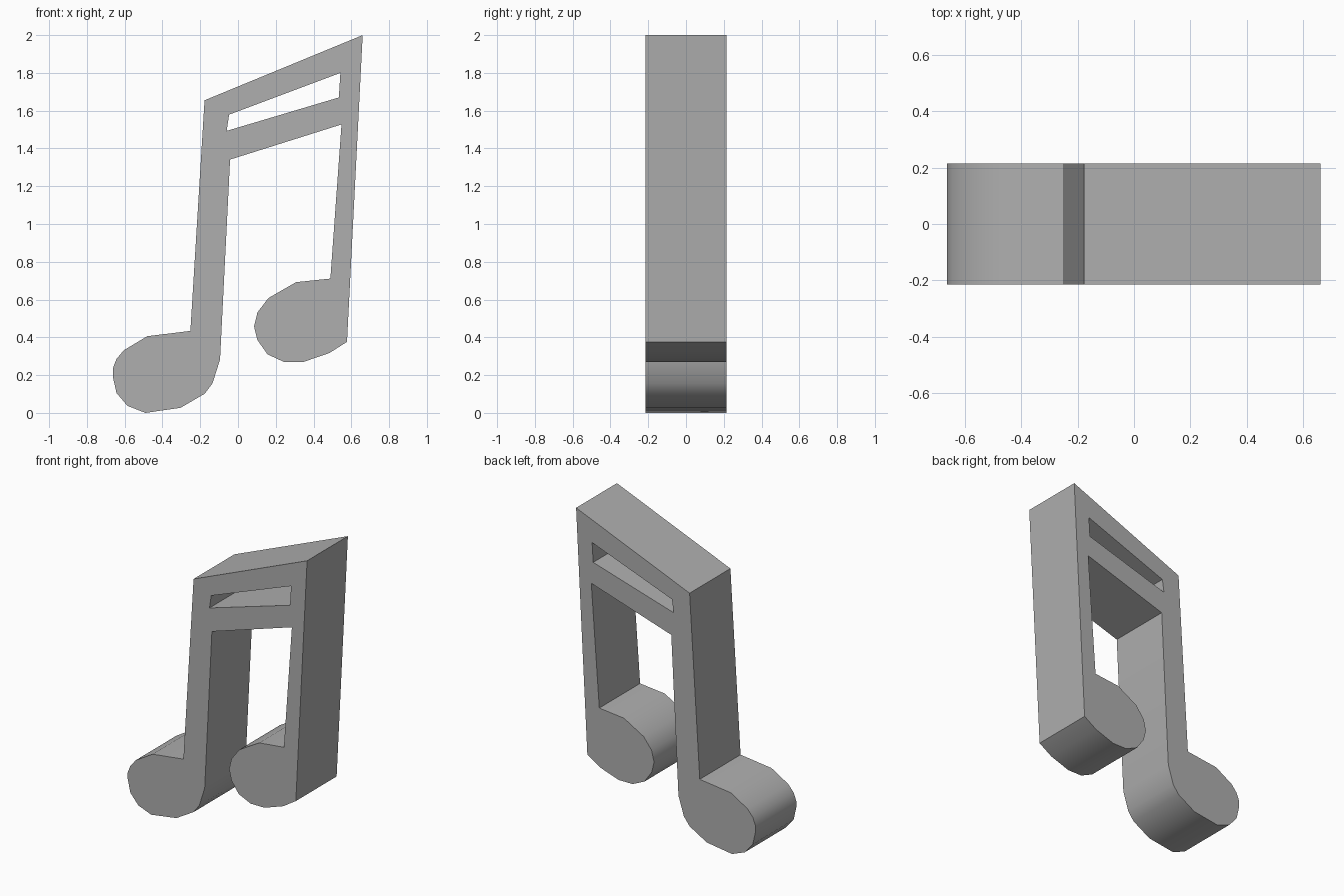
import bpy, bmesh, math

if "Cube" in bpy.data.objects:
    bpy.data.objects.remove(bpy.data.objects["Cube"])

# Right note: rounded head, climbing the inner side of its stem
right_note = [(0.577, 0.376), (0.484, 0.317), (0.347, 0.27), (0.243, 0.27),
              (0.156, 0.31), (0.102, 0.387), (0.085, 0.458), (0.103, 0.532),
              (0.161, 0.608), (0.307, 0.692), (0.489, 0.711), (0.548, 1.527)]
# Left note: inner side of the stem down round the head
left_note = [(-0.042, 1.341), (-0.095, 0.283), (-0.135, 0.156), (-0.177, 0.101),
             (-0.304, 0.027), (-0.49, 0.0), (-0.585, 0.037), (-0.643, 0.105),
             (-0.663, 0.193), (-0.663, 0.235), (-0.643, 0.286), (-0.604, 0.332),
             (-0.48, 0.406), (-0.252, 0.434)]
# Slanted upper beam and the slot below it
beam_top = [(-0.177, 1.655), (0.66, 2.0)]
slot = [(-0.047, 1.579), (0.542, 1.80), (0.534, 1.67), (-0.06, 1.493)]

# Filled outline with hole, extruded for thickness
curve = bpy.data.curves.new("music_note", 'CURVE')
curve.dimensions = '2D'
curve.fill_mode = 'BOTH'
curve.extrude = 0.215
for points in (right_note + left_note + beam_top, slot):
    spline = curve.splines.new('POLY')
    spline.points.add(len(points) - 1)
    for p, (x, z) in zip(spline.points, points):
        p.co = (x, z, 0, 1)
    spline.use_cyclic_u = True
note = bpy.data.objects.new("music_note", curve)
note.rotation_euler.x = math.pi / 2
bpy.context.collection.objects.link(note)

# Mesh conversion and clean-up
bpy.context.view_layer.objects.active = note
note.select_set(True)
bpy.ops.object.convert(target='MESH')
bm = bmesh.new()
bm.from_mesh(note.data)
bmesh.ops.remove_doubles(bm, verts=bm.verts, dist=0.0005)
bmesh.ops.recalc_face_normals(bm, faces=bm.faces)
bm.to_mesh(note.data)
bm.free()
bpy.ops.object.shade_smooth_by_angle(angle=math.radians(35))

# Dark grey finish
grey = bpy.data.materials.new("dark_grey")
grey.diffuse_color = (0.43, 0.43, 0.43, 1)
grey.use_nodes = True
grey.node_tree.nodes["Principled BSDF"].inputs["Base Color"].default_value = grey.diffuse_color
note.data.materials.clear()
note.data.materials.append(grey)
